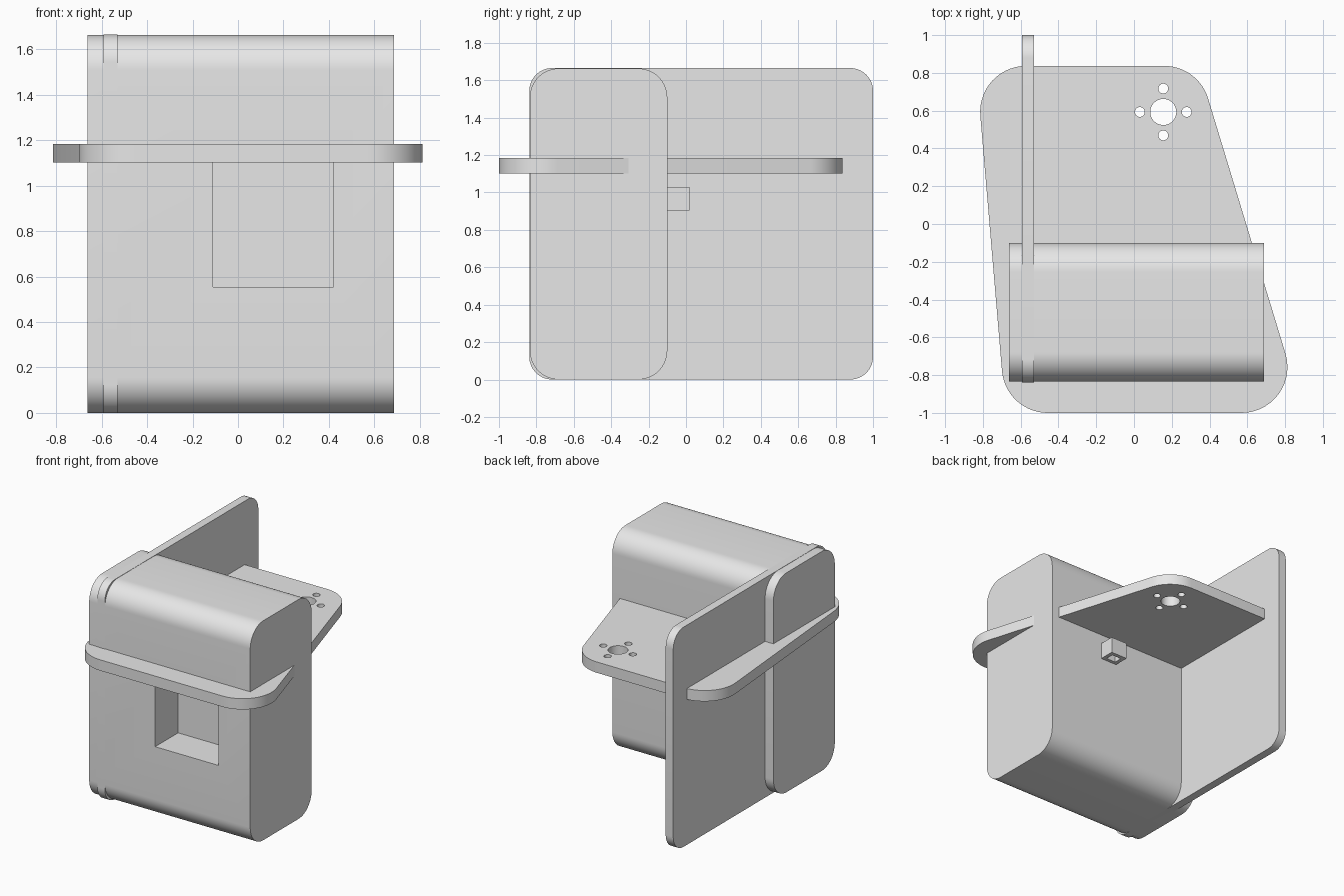
import bpy
import bmesh
import math
from mathutils import Vector, Matrix

if "Cube" in bpy.data.objects:
    bpy.data.objects.remove(bpy.data.objects["Cube"], do_unlink=True)

grey = bpy.data.materials.new("light_grey")
grey.use_nodes = True
grey.diffuse_color = (0.8, 0.8, 0.8, 1)
grey.node_tree.nodes["Principled BSDF"].inputs["Base Color"].default_value = (0.8, 0.8, 0.8, 1)


def rounded(corners, radius, steps=14):
    """Round every corner of a counter-clockwise convex outline."""
    pts = []
    for i, c in enumerate(corners):
        c = Vector(c)
        a = (Vector(corners[i - 1]) - c).normalized()
        b = (Vector(corners[(i + 1) % len(corners)]) - c).normalized()
        half = a.angle(b) / 2
        centre = c + (a + b).normalized() * radius / math.sin(half)
        start = c + a * radius / math.tan(half) - centre
        sweep = math.pi - 2 * half
        for k in range(steps + 1):
            pts.append(centre + Matrix.Rotation(sweep * k / steps, 2) @ start)
    return pts


def rect(u0, u1, v0, v1):
    return [(u0, v0), (u1, v0), (u1, v1), (u0, v1)]


def circle(x, y, r, n=40):
    return [(x + r * math.cos(math.tau * k / n), y + r * math.sin(math.tau * k / n)) for k in range(n)]


def prism(name, outline, low, high, axis="z"):
    """Extrude an outline along z (outline in xy) or along x (outline in yz)."""
    def place(p, h):
        return (p[0], p[1], h) if axis == "z" else (h, p[0], p[1])
    bm = bmesh.new()
    base = bm.faces.new([bm.verts.new(place(p, low)) for p in outline])
    ext = bmesh.ops.extrude_face_region(bm, geom=[base])["geom"]
    step = Vector(place((0, 0), high - low))
    bmesh.ops.translate(bm, vec=step, verts=[g for g in ext if isinstance(g, bmesh.types.BMVert)])
    bmesh.ops.recalc_face_normals(bm, faces=bm.faces)
    mesh = bpy.data.meshes.new(name)
    bm.to_mesh(mesh)
    bm.free()
    mesh.materials.append(grey)
    obj = bpy.data.objects.new(name, mesh)
    bpy.context.collection.objects.link(obj)
    return obj


def select(obj):
    bpy.ops.object.select_all(action="DESELECT")
    obj.select_set(True)
    bpy.context.view_layer.objects.active = obj


def cut(obj, cutter):
    mod = obj.modifiers.new("cut", "BOOLEAN")
    mod.operation = "DIFFERENCE"
    mod.solver = "EXACT"
    mod.object = cutter
    select(obj)
    bpy.ops.object.modifier_apply(modifier=mod.name)
    bpy.data.objects.remove(cutter, do_unlink=True)


# Main body with a pocket in the front, open up to the shelf
body = prism("body", rounded(rect(-0.835, -0.1, 0, 1.663), 0.155), -0.663, 0.687, "x")
cut(body, prism("pocket_cutter", rect(-0.11, 0.42, -0.95, -0.56), 0.555, 1.12))

# Upright side fin
fin = prism("side_fin", rounded(rect(-0.838, 1, 0, 1.665), 0.122), -0.593, -0.53, "x")

# Horizontal shelf with a mounting hole pattern
shelf = prism("shelf", rounded([(-0.68, -1), (0.897, -1), (0.34, 0.837), (-0.836, 0.837)], 0.243), 1.102, 1.184)
hx, hy, spread = 0.155, 0.593, 0.124
cut(shelf, prism("centre_hole_cutter", circle(hx, hy, 0.069), 1, 1.3))
for dx, dy in ((1, 0), (-1, 0), (0, 1), (0, -1)):
    cut(shelf, prism("screw_hole_cutter", circle(hx + dx * spread, hy + dy * spread, 0.026, 24), 1, 1.3))

# Small square guide on the back of the body
guide = prism("cable_guide", rect(hx - 0.07, hx + 0.07, -0.11, 0.018), 0.905, 1.03)
cut(guide, prism("guide_cutter", rect(hx - 0.04, hx + 0.04, -0.075, -0.012), 0.8, 1.1))

for part in (body, fin, shelf, guide):
    select(part)
    bpy.ops.object.shade_smooth_by_angle(angle=math.radians(30))
